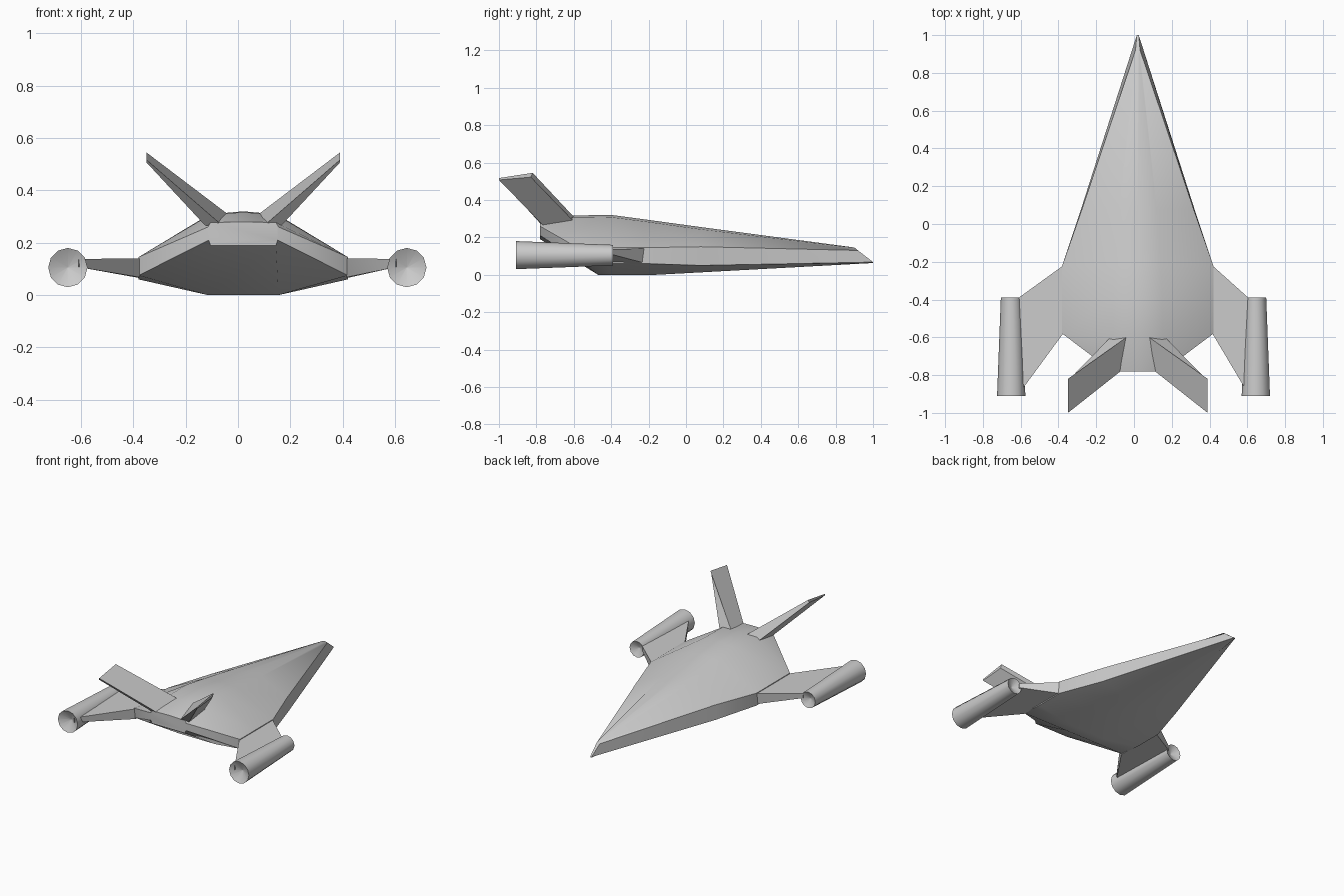
import bpy, bmesh, math

if "Cube" in bpy.data.objects:
    bpy.data.objects.remove(bpy.data.objects["Cube"])

CX = 0.02  # centre line of the hull


def loft(name, rings, angle=35, caps=True):
    """Skin a list of equal-length point rings and close both ends."""
    bm = bmesh.new()
    vs = [[bm.verts.new(p) for p in r] for r in rings]
    n = len(vs[0])
    for a, b in zip(vs, vs[1:]):
        for i in range(n):
            j = (i + 1) % n
            bm.faces.new((a[i], a[j], b[j], b[i]))
    if caps:
        bm.faces.new(vs[0])
        bm.faces.new(vs[-1])
    bmesh.ops.remove_doubles(bm, verts=bm.verts, dist=0.0005)
    bmesh.ops.recalc_face_normals(bm, faces=bm.faces)
    me = bpy.data.meshes.new(name)
    bm.to_mesh(me)
    bm.free()
    ob = bpy.data.objects.new(name, me)
    bpy.context.collection.objects.link(ob)
    bpy.ops.object.select_all(action='DESELECT')
    bpy.context.view_layer.objects.active = ob
    ob.select_set(True)
    bpy.ops.object.shade_smooth_by_angle(angle=math.radians(angle))
    return ob


def hull_ring(half, ridge):
    """Mirror (half width, y, z) points about the centre line, with a top ridge point."""
    right = [(CX + w, y, z) for w, y, z in half]
    left = [(CX - w, y, z) for w, y, z in reversed(half)]
    return right + [(CX, *ridge)] + left


# Hull: bottom corner, lower edge, upper edge, top shoulder, then ridge
hull = [
    ([(.003, 1, .063), (.005, 1, .068), (.012, .92, .13), (.008, .9, .144)], (.9, .146)),
    ([(.085, .08, .013), (.30, .08, .05), (.295, .08, .15), (.10, .08, .243)], (.08, .255)),
    ([(.135, -.16, 0), (.40, -.22, .06), (.40, -.22, .145), (.12, -.22, .285)], (-.22, .296)),
    ([(.135, -.40, 0), (.40, -.42, .06), (.40, -.42, .145), (.13, -.40, .308)], (-.40, .32)),
    ([(.135, -.47, 0), (.40, -.57, .075), (.40, -.58, .145), (.13, -.61, .305)], (-.61, .317)),
    ([(.125, -.78, .19), (.132, -.78, .21), (.135, -.78, .26), (.125, -.78, .277)], (-.78, .28)),
]
loft("hull", [hull_ring(h, r) for h, r in hull], angle=40)

for side, label, pod_x in ((1, "right", .645), (-1, "left", -.65)):
    # Stub wing, thick at the root and thin at the pod
    root_x, tip_x = CX + side * .395, pod_x - side * .04
    root = [(root_x, -.22, .14), (root_x, -.58, .14), (root_x, -.57, .068), (root_x, -.23, .065)]
    tip = [(tip_x, -.39, .138), (tip_x, -.90, .138), (tip_x, -.90, .107), (tip_x, -.39, .107)]
    loft(label + "_wing", [root, tip])

    # Engine pod: tapered tube with shallow dished ends
    profile = [(.0, -.87), (.075, -.91), (.055, -.39), (.0, -.42)]
    rings = [[(pod_x + r * math.cos(t), y, .105 + r * math.sin(t))
              for t in (math.tau * i / 12 for i in range(12))]
             for r, y in profile]
    # Collapse the end rings to points by fanning them
    bm_rings = [[(pod_x + max(r, .002) * math.cos(math.tau * i / 12), y,
                  .105 + max(r, .002) * math.sin(math.tau * i / 12)) for i in range(12)]
                for r, y in profile]
    loft(label + "_engine_pod", bm_rings, angle=50)

    # Swept tail fin leaning outward
    def pt(w, y, z):
        return (CX + side * w, y, z)
    fin_root = [pt(.06, -.60, .31), pt(.145, -.60, .285), pt(.145, -.765, .265), pt(.085, -.775, .27)]
    fin_tip = [pt(.37, -.82, .545), pt(.37, -.83, .522), pt(.37, -1, .507), pt(.37, -1, .517)]
    loft(label + "_tail_fin", [fin_root, fin_tip])
